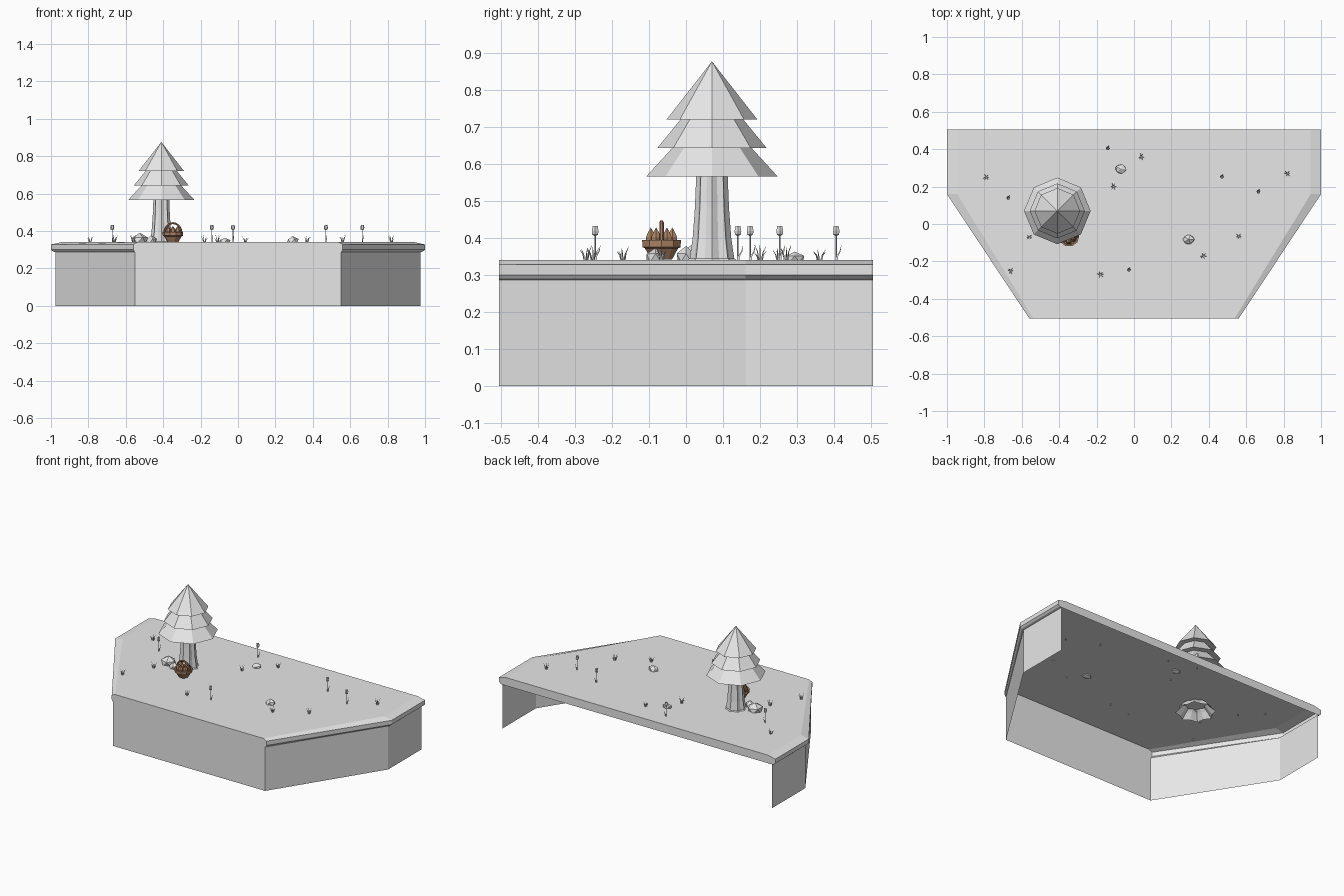
import bpy, bmesh, math, random
from mathutils import Vector

random.seed(4)
cube = bpy.data.objects.get("Cube")
if cube:
    bpy.data.objects.remove(cube)

GROUND = 0.34
BACK, FRONT = 0.505, -0.505


def material(name, rgb):
    m = bpy.data.materials.new(name)
    m.use_nodes = True
    m.diffuse_color = (*rgb, 1)
    m.node_tree.nodes["Principled BSDF"].inputs["Base Color"].default_value = (*rgb, 1)
    return m


GREY = material("pale_grey", (0.8, 0.8, 0.8))
BROWN = material("wicker_brown", (0.42, 0.23, 0.13))


def finish(bm, name, mat, recalc=True):
    if recalc:
        bmesh.ops.recalc_face_normals(bm, faces=bm.faces)
    me = bpy.data.meshes.new(name)
    bm.to_mesh(me)
    bm.free()
    me.materials.append(mat)
    ob = bpy.data.objects.new(name, me)
    bpy.context.collection.objects.link(ob)
    return ob


def lathe(bm, center, profile, sides, flute=1.0, cap_end=False):
    """Turn (radius, z) pairs about a vertical axis; flute scales every other side."""
    rings = []
    for r, z in profile:
        if r == 0:
            rings.append([bm.verts.new((center[0], center[1], z))] * sides)
            continue
        ring = []
        for i in range(sides):
            a = math.tau * i / sides
            k = r * (flute if i % 2 else 1)
            ring.append(bm.verts.new((center[0] + k * math.cos(a), center[1] + k * math.sin(a), z)))
        rings.append(ring)
    for low, high in zip(rings, rings[1:]):
        for i in range(sides):
            j = (i + 1) % sides
            loop = list(dict.fromkeys((low[i], low[j], high[j], high[i])))
            bm.faces.new(loop)
    if cap_end:
        bm.faces.new(rings[-1])


def tube(bm, points, radius, sides=4, tip=None):
    """Sweep a thin tube along points, optionally narrowing to tip."""
    rings = []
    for n, p in enumerate(points):
        d = points[min(n + 1, len(points) - 1)] - points[max(n - 1, 0)]
        q = d.to_track_quat('Z', 'Y')
        t = n / (len(points) - 1)
        r = radius if tip is None else radius + (tip - radius) * t
        rings.append([bm.verts.new(p + q @ Vector((r * math.cos(math.tau * i / sides),
                                                   r * math.sin(math.tau * i / sides), 0)))
                      for i in range(sides)])
    for a, b in zip(rings, rings[1:]):
        for i in range(sides):
            j = (i + 1) % sides
            bm.faces.new((a[i], a[j], b[j], b[i]))
    bm.faces.new(rings[0])
    bm.faces.new(rings[-1])


# Ground block: open at the back and below, with an overhanging lip on the sides
bm = bmesh.new()
rings = []
for inset, z in [(0.025, 0), (0.025, 0.287), (0.012, 0.29), (0, 0.3), (0, 0.328), (0.055, GROUND)]:
    side = [(1 - inset, BACK), (1 - inset, 0.16), (0.56 - 0.4 * inset, FRONT)]
    outline = [(-x, y) for x, y in side] + [(x, y) for x, y in reversed(side)]
    rings.append([bm.verts.new((x, y, z)) for x, y in outline])
for low, high in zip(rings, rings[1:]):
    for i in range(5):
        bm.faces.new((low[i], low[i + 1], high[i + 1], high[i]))
bm.faces.new(rings[-1])
bm.faces.new([r[0] for r in rings[1:]] + [r[5] for r in reversed(rings[1:])])
finish(bm, "ground_block", GREY)

# Tree: fluted trunk with buried spreading roots, and three tiers of branches
TREE = (-0.41, 0.07)
bm = bmesh.new()
lathe(bm, TREE, [(0.12, 0.29), (0.085, 0.325), (0.06, 0.345), (0.052, 0.4), (0.046, 0.48), (0.042, 0.58)],
      16, flute=0.84, cap_end=True)
finish(bm, "tree_trunk", GREY)
tiers = [("lower", 0.178, 0.565, 0.1, 0.65), ("middle", 0.147, 0.643, 0.08, 0.725),
         ("top", 0.122, 0.72, 0, 0.876)]
for label, r, z, r_top, z_top in tiers:
    bm = bmesh.new()
    lathe(bm, TREE, [(0, z + 0.01), (r, z), (r_top, z_top)], 8)
    finish(bm, label + "_branches", GREY)


# Rocks: roughened low-poly lumps sunk in the ground
def rock(name, x, y, width, depth, height):
    bm = bmesh.new()
    bmesh.ops.create_icosphere(bm, subdivisions=1, radius=1)
    for v in bm.verts:
        k = random.uniform(0.85, 1.1)
        top = height if v.co.z > 0 else 0.012
        v.co = Vector((x + v.co.x * width * k, y + v.co.y * depth * k, GROUND + min(v.co.z * k, 1) * top))
    finish(bm, name, GREY)


rock("large_rock", -0.525, 0.035, 0.05, 0.05, 0.055)
rock("side_rock", -0.465, 0.0, 0.032, 0.028, 0.038)
rock("back_rock", -0.07, 0.293, 0.034, 0.028, 0.025)
rock("front_rock", 0.292, -0.082, 0.034, 0.028, 0.038)

# Tulips: stem, bent leaf and cup
for n, (x, y) in enumerate([(-0.672, 0.14), (-0.14, 0.405), (-0.027, -0.245), (0.47, 0.253), (0.665, 0.173)]):
    bm = bmesh.new()
    base = Vector((x, y, GROUND - 0.01))
    tube(bm, [base, base + Vector((0, 0, 0.08))], 0.0018)
    leaf = [base + Vector((0.4 * d, d, h)) for d, h in [(0, 0), (0.004, 0.022), (0.011, 0.034), (0.014, 0.05)]]
    tube(bm, leaf, 0.004, sides=3, tip=0.0005)
    lathe(bm, (x, y), [(0, 0.404), (0.009, 0.409), (0.0105, 0.418), (0.008, 0.432), (0, 0.422)], 6)
    finish(bm, f"tulip_{n + 1}", GREY)

# Grass tufts: a few tapering blades leaning outwards
tufts = [(-0.79, 0.25), (-0.66, -0.25), (-0.56, -0.07), (-0.11, 0.2), (0.04, 0.36),
         (-0.18, -0.27), (0.37, -0.17), (0.56, -0.065), (0.82, 0.27)]
for n, (x, y) in enumerate(tufts):
    bm = bmesh.new()
    base = Vector((x, y, GROUND - 0.004))
    for i in range(6):
        a = math.tau * i / 6 + random.uniform(-0.3, 0.3)
        out = Vector((math.cos(a), math.sin(a), 0))
        h = random.uniform(0.025, 0.045)
        tube(bm, [base + out * 0.004, base + out * 0.009 + Vector((0, 0, h * 0.6)),
                  base + out * 0.018 + Vector((0, 0, h))], 0.0028, sides=3, tip=0.0004)
    finish(bm, f"grass_tuft_{n + 1}", GREY)

# Basket: woven bowl with a thick rim, hoop handle and gathered cones
BX, BY = -0.348, -0.066
bm = bmesh.new()
lathe(bm, (BX, BY), [(0, 0.342), (0.03, 0.342), (0.047, 0.372), (0.054, 0.375), (0.055, 0.395),
                     (0.046, 0.395), (0.042, 0.38), (0, 0.38)], 10)
finish(bm, "basket_bowl", BROWN)
bm = bmesh.new()
hoop = [Vector((BX + 0.046 * math.cos(math.pi * i / 10), BY, 0.39 + 0.052 * math.sin(math.pi * i / 10)))
        for i in range(11)]
tube(bm, hoop, 0.006, sides=6)
finish(bm, "basket_handle", BROWN)
for i in range(6):
    a = math.tau * (i + 0.5) / 6
    bm = bmesh.new()
    lathe(bm, (BX + 0.029 * math.cos(a), BY + 0.029 * math.sin(a)),
          [(0, 0.38), (0.014, 0.388), (0.015, 0.402), (0.008, 0.416), (0, 0.428)], 6)
    finish(bm, f"gathered_cone_{i + 1}", BROWN)
